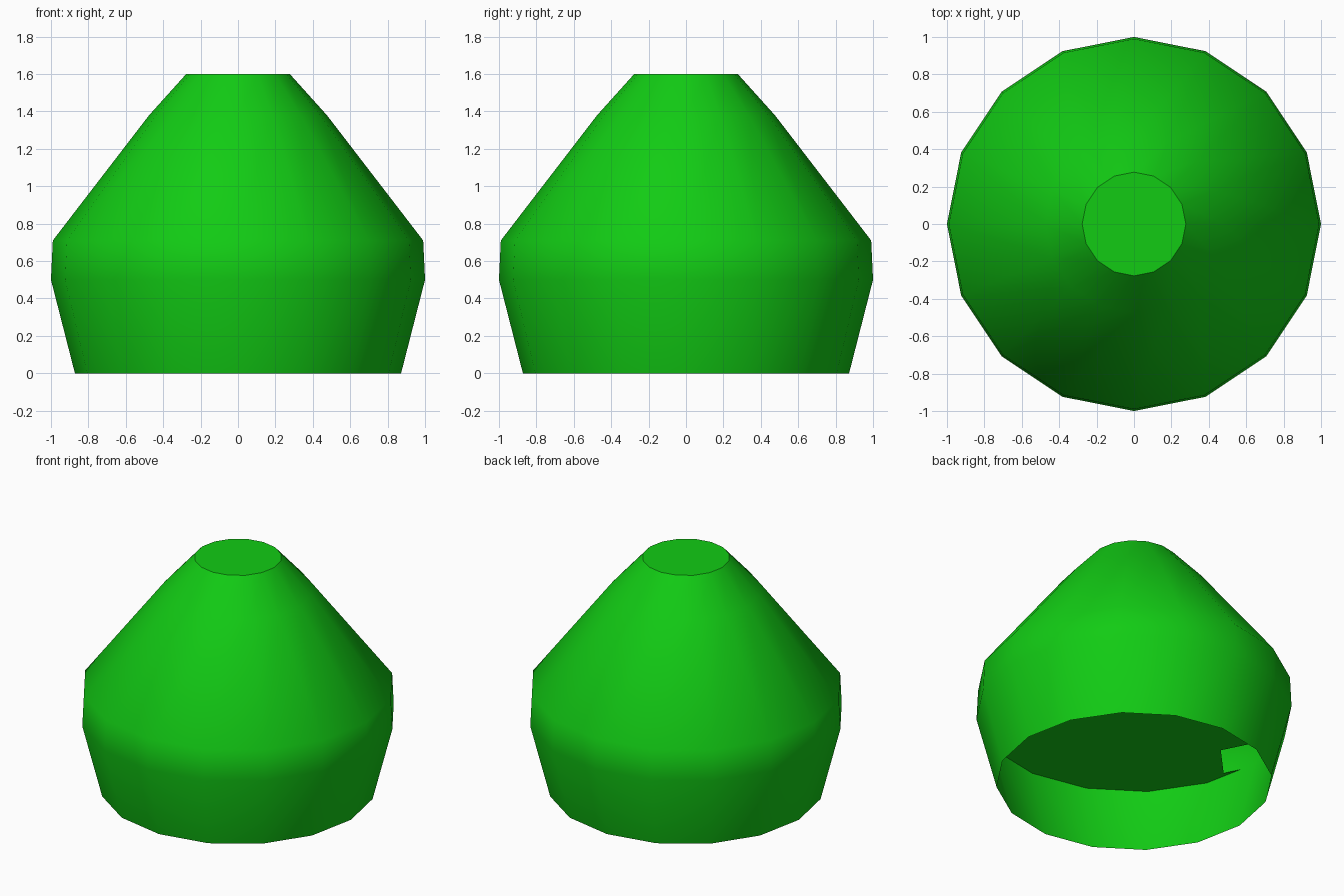
import bpy, bmesh, math

if "Cube" in bpy.data.objects:
    bpy.data.objects.remove(bpy.data.objects["Cube"])

SIDES = 16
# (radius, height) from the open bottom to the flat top
PROFILE = [(0.872, 0.0), (1.0, 0.5), (0.99, 0.71), (0.475, 1.38), (0.277, 1.6)]

green = bpy.data.materials.new("green")
green.diffuse_color = (0.006, 0.6, 0.007, 1)
green.use_nodes = True
green.node_tree.nodes["Principled BSDF"].inputs["Base Color"].default_value = green.diffuse_color


def ring(bm, r, z):
    return [bm.verts.new((r * math.cos(2 * math.pi * i / SIDES),
                          r * math.sin(2 * math.pi * i / SIDES), z))
            for i in range(SIDES)]


def finish(bm, name):
    mesh = bpy.data.meshes.new(name)
    bm.to_mesh(mesh)
    bm.free()
    mesh.materials.append(green)
    obj = bpy.data.objects.new(name, mesh)
    bpy.context.collection.objects.link(obj)
    return obj


# Outer shell: turned profile, closed on top and open underneath
bm = bmesh.new()
rings = [ring(bm, r, z) for r, z in PROFILE]
for low, high in zip(rings, rings[1:]):
    for i in range(SIDES):
        j = (i + 1) % SIDES
        bm.faces.new((low[i], low[j], high[j], high[i]))
bm.faces.new(rings[-1])
shell = finish(bm, "shell")
bpy.context.view_layer.objects.active = shell
shell.select_set(True)
bpy.ops.object.shade_smooth_by_angle(angle=math.radians(40))

# Inner floor across the widest ring, with a small notch on the left side
bm = bmesh.new()
rim = ring(bm, 1.0, 0.5)
notch = [bm.verts.new((x, y, 0.5))
         for x, y in [(-0.725, -0.01), (-0.925, -0.22), (-0.976, -0.12)]]
left = SIDES // 2
bm.verts.remove(rim[left])
outline = rim[left + 1:] + rim[:left] + notch
face = bm.faces.new(outline)
face.normal_update()
if face.normal.z > 0:
    face.normal_flip()
finish(bm, "inner_floor")
